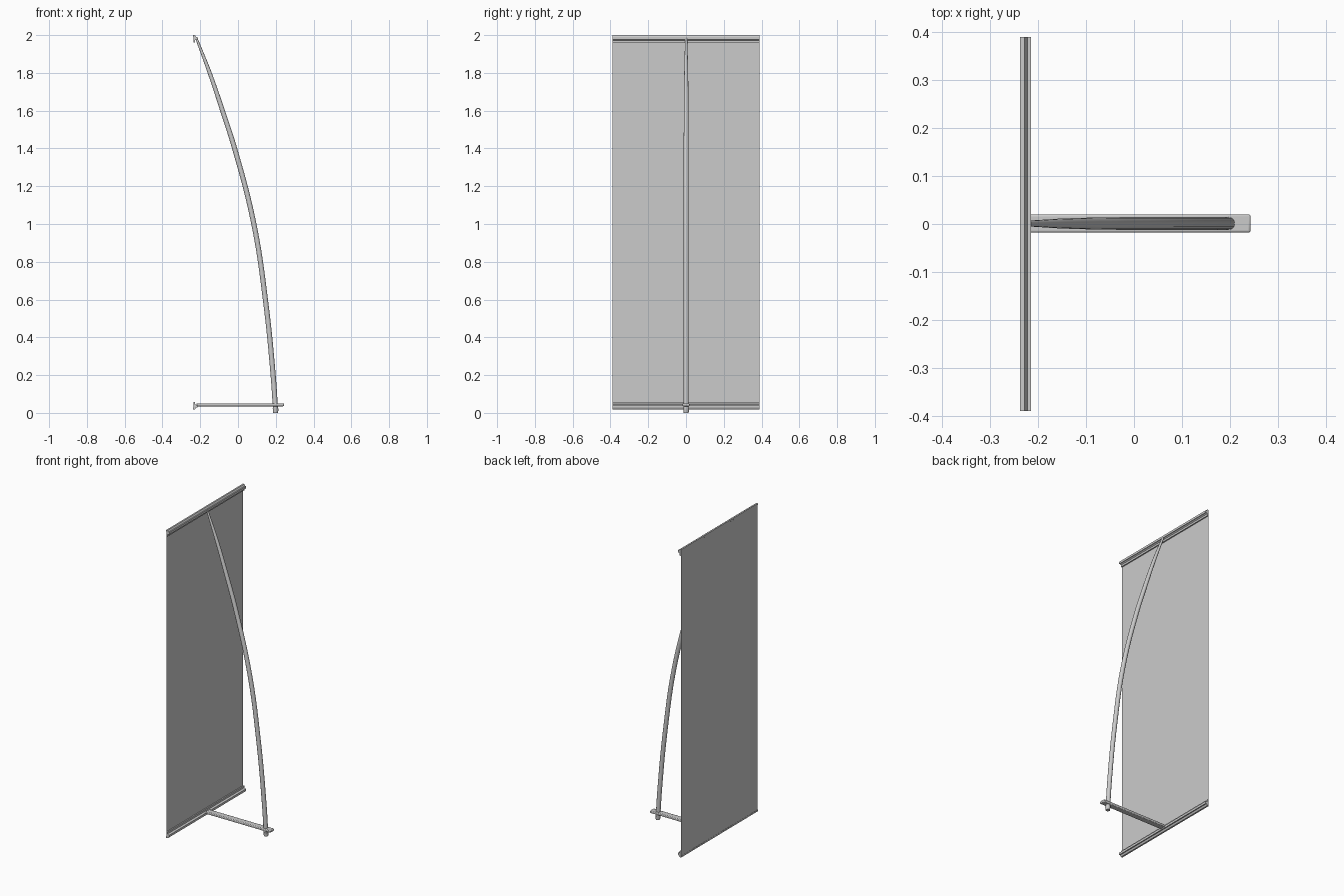
import bpy, bmesh
from mathutils import Vector

if "Cube" in bpy.data.objects:
    bpy.data.objects.remove(bpy.data.objects["Cube"])

HALF_W = 0.39


def mesh_object(name, bm):
    bmesh.ops.recalc_face_normals(bm, faces=bm.faces[:])
    me = bpy.data.meshes.new(name)
    bm.to_mesh(me)
    bm.free()
    ob = bpy.data.objects.new(name, me)
    bpy.context.collection.objects.link(ob)
    return ob


def rail(name, profile):
    """Extrude an (x, z) profile along y."""
    bm = bmesh.new()
    face = bm.faces.new([bm.verts.new((x, -HALF_W, z)) for x, z in profile])
    ext = bmesh.ops.extrude_face_region(bm, geom=[face])
    verts = [v for v in ext["geom"] if isinstance(v, bmesh.types.BMVert)]
    bmesh.ops.translate(bm, verts=verts, vec=(0, 2 * HALF_W, 0))
    return mesh_object(name, bm)


def smooth(ob, angle=0.6):
    bpy.ops.object.select_all(action='DESELECT')
    ob.select_set(True)
    bpy.context.view_layer.objects.active = ob
    bpy.ops.object.shade_smooth_by_angle(angle=angle)


# banner rails: flat plate with a lip, mirrored top to bottom
profile = [(-0.236, 1.96), (-0.228, 1.96), (-0.228, 1.972), (-0.222, 1.976),
           (-0.215, 1.976), (-0.215, 1.99), (-0.222, 1.99), (-0.228, 2.0),
           (-0.238, 2.0), (-0.238, 1.99), (-0.236, 1.988)]
rail("top_rail", profile)
rail("bottom_rail", [(x, 2.018 - z) for x, z in profile])

# banner sheet
bm = bmesh.new()
bm.faces.new([bm.verts.new((-0.2375, y, z)) for y, z in
              ((-HALF_W, 0.02), (HALF_W, 0.02), (HALF_W, 1.995), (-HALF_W, 1.995))])
mesh_object("banner", bm)

# floor arm joining the pole to the bottom rail
bm = bmesh.new()
bmesh.ops.create_cube(bm, size=1)
for v in bm.verts:
    v.co = Vector((0.012 + v.co.x * 0.462, 0.001 + v.co.y * 0.038, 0.043 + v.co.z * 0.016))
arm = mesh_object("base_arm", bm)
bev = arm.modifiers.new("bevel", 'BEVEL')
bev.width = 0.004
bev.segments = 2
smooth(arm)

# curved tapering pole (x, z, radius)
path = [(0.199, 0.012, 0.0135), (0.186, 0.2, 0.0135), (0.145, 0.6, 0.0135),
        (0.084, 1.0, 0.0135), (-0.018, 1.4, 0.0132), (-0.082, 1.6, 0.0125),
        (-0.150, 1.8, 0.0105), (-0.221, 1.985, 0.006)]
cu = bpy.data.curves.new("pole", 'CURVE')
cu.dimensions = '3D'
cu.bevel_depth = 1.0
cu.bevel_resolution = 4
cu.use_fill_caps = True
cu.resolution_u = 6
sp = cu.splines.new('BEZIER')
sp.bezier_points.add(len(path) - 1)
for p, (x, z, r) in zip(sp.bezier_points, path):
    p.co = (x, 0.001, z)
    p.radius = r
    p.handle_left_type = p.handle_right_type = 'AUTO'
pole = bpy.data.objects.new("pole", cu)
bpy.context.collection.objects.link(pole)
bpy.context.view_layer.objects.active = pole
pole.select_set(True)
bpy.ops.object.convert(target='MESH')
smooth(bpy.context.view_layer.objects.active)

# foot cap under the pole
bpy.ops.mesh.primitive_cone_add(vertices=24, radius1=0.013, radius2=0.0155, depth=0.024,
                                location=(0.199, 0.001, 0.012))
foot = bpy.context.object
foot.name = "foot_cap"
smooth(foot)
